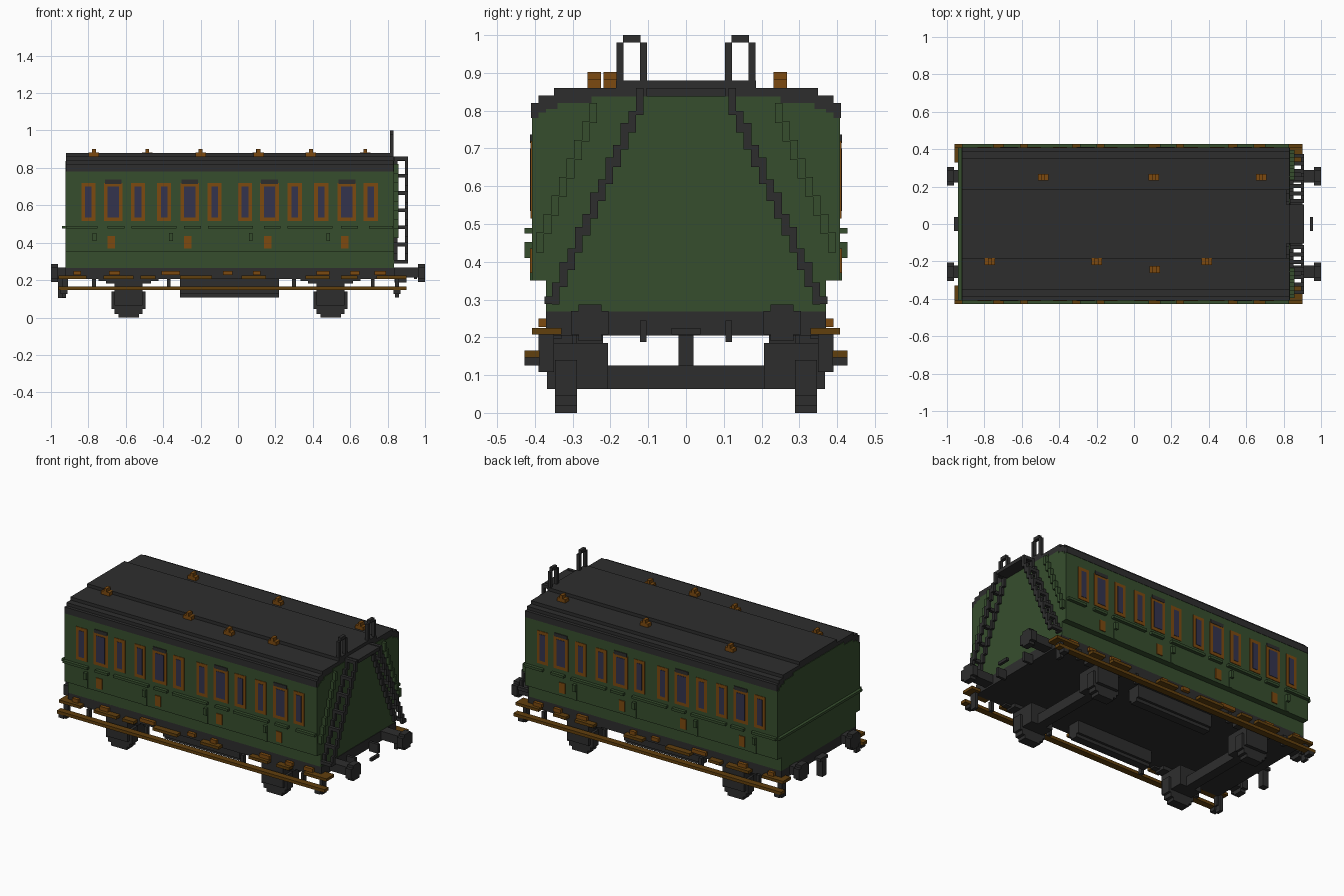
import bpy

cube = bpy.data.objects.get("Cube")
if cube:
    bpy.data.objects.remove(cube, do_unlink=True)


def material(name, rgb):
    m = bpy.data.materials.new(name)
    m.use_nodes = True
    m.diffuse_color = (*rgb, 1)
    m.node_tree.nodes["Principled BSDF"].inputs["Base Color"].default_value = (*rgb, 1)
    return m


GREEN = material("dark green", (0.037, 0.076, 0.027))
DARK = material("charcoal", (0.027, 0.027, 0.027))
ORANGE = material("orange wood", (0.2, 0.068, 0.005))
BROWN = material("footboard brown", (0.12, 0.05, 0.004))
GLASS = material("blue glass", (0.034, 0.034, 0.075))


def make(name, verts, faces, mat):
    mesh = bpy.data.meshes.new(name)
    mesh.from_pydata(verts, [], faces)
    mesh.materials.append(mat)
    ob = bpy.data.objects.new(name, mesh)
    bpy.context.collection.objects.link(ob)
    return ob


BOX_FACES = [(0, 1, 3, 2), (4, 6, 7, 5), (0, 4, 5, 1),
             (2, 3, 7, 6), (0, 2, 6, 4), (1, 5, 7, 3)]


def boxes(name, items, mat, sides=(1,)):
    """One object from boxes (x0, x1, y0, y1, z0, z1), repeated for each y side."""
    verts, faces = [], []
    for s in sides:
        for x0, x1, y0, y1, z0, z1 in items:
            ya, yb = sorted((s * y0, s * y1))
            n = len(verts)
            verts += [(x, y, z) for x in (x0, x1) for y in (ya, yb) for z in (z0, z1)]
            faces += [tuple(n + i for i in f) for f in BOX_FACES]
    return make(name, verts, faces, mat)


def extrude_x(name, half, x0, x1, mat):
    """Prism along x from a half outline (y, z), listed from bottom to top."""
    ring = half + [(-y, z) for y, z in reversed(half)]
    n = len(ring)
    verts = [(x, y, z) for x in (x0, x1) for y, z in ring]
    faces = [tuple(reversed(range(n))), tuple(range(n, 2 * n))]
    faces += [(i, (i + 1) % n, n + (i + 1) % n, n + i) for i in range(n)]
    return make(name, verts, faces, mat)


BOTH = (-1, 1)

# Body shell and stepped roof
extrude_x("body", [(.37, .265), (.37, .35), (.408, .35), (.408, .78), (.39, .78),
                   (.39, .795), (.37, .795), (.37, .805), (.34, .805), (.34, .82),
                   (.25, .82), (.25, .838)], -.922, .835, GREEN)
extrude_x("roof", [(.41, .78), (.41, .82), (.39, .82), (.39, .84), (.35, .84),
                   (.35, .86), (.185, .86), (.185, .88)], -.919, .832, DARK)

# Windows, doors and side trim
doors = [-.667, -.258, .168, .582]
windows = [(d, .05) for d in doors]
windows += [(x, .038) for x in (-.8, -.535, -.395, -.125, .037, .303, .445, .71)]
frames, panes = [], []
for x, w in windows:
    frames.append((x - w, x + w, .405, .411, .515, .72))
    panes.append((x - w + .02, x + w - .02, .406, .413, .535, .7))
boxes("window_frames", frames, ORANGE, BOTH)
boxes("window_panes", panes, GLASS, BOTH)
boxes("door_hoods", [(d - .045, d + .045, .405, .413, .715, .737) for d in doors], DARK, BOTH)
boxes("door_handles", [(d - .03, d + .01, .405, .413, .37, .435) for d in doors], ORANGE, BOTH)
trim = [(d - .03, d + .06, .405, .428, .475, .49) for d in doors]
trim += [(x - .12, x + .12, .405, .428, .475, .49) for x in (-.45, -.04, .385)]
trim += [(-.92, -.75, .405, .428, .475, .49), (.7, .83, .405, .428, .475, .49)]
trim += [(d - .11, d - .09, .405, .428, .41, .452) for d in doors]
trim += [(d - .11, d - .09, .405, .413, .35, .41) for d in doors]
boxes("side_trim", trim, GREEN, BOTH)
boxes("end_trim", [(-.94, -.92, -.408, .408, .475, .49)], GREEN)

# Roof lamps
lamps = []
for x, y in ((-.77, -.2), (-.2, -.2), (.39, -.2), (.11, -.243),
             (-.485, .25), (.105, .25), (.68, .25)):
    lamps.append((x - .028, x + .028, y - .018, y + .018, .855, .882))
    lamps.append((x - .01, x + .01, y - .018, y + .018, .88, .902))
boxes("roof_lamps", lamps, ORANGE)

# End ladders, handrails and roof hoops
ladder, rail = [], []
for i in range(12):
    y, z = .112 + i * .0202, .84 - i * .0455
    for x in (.835, .893):
        ladder.append((x, x + .017, y, y + .0205, z - .052, z + .005))
for k in range(7):
    z = .85 - k * .092
    y = .112 + round((.84 - z) / .0455) * .0202
    ladder.append((.835, .91, y, y + .0205, z - .01, z + .01))
for i in range(8):
    y, z = .235 + i * .0202, .82 - i * .049
    rail.append((.833, .857, y, y + .0205, z - .052, z))
boxes("end_ladders", ladder, DARK, BOTH)
boxes("end_handrails", rail, GREEN, BOTH)
boxes("ladder_landing", [(.83, .91, -.105, .105, .838, .86)], DARK)
boxes("roof_hoops", [(.812, .832, .103, .122, .85, .98), (.812, .832, .165, .184, .85, .98),
                     (.812, .832, .12, .167, .98, 1)], DARK, BOTH)

# Chassis, buffers and couplings
boxes("chassis", [(-.922, .838, -.37, .37, .205, .268)], DARK)
buffers = []
for s in (-1, 1):
    for a, b, y0, y1, z0, z1 in ((.83, .965, .222, .288, .215, .268),
                                 (.962, 1, .224, .285, .19, .287),
                                 (.962, 1, .205, .305, .207, .27)):
        xa, xb = sorted((s * a, s * b))
        buffers.append((xa, xb, y0, y1, z0, z1))
boxes("buffers", buffers, DARK, BOTH)
boxes("couplings", [(-.962, -.92, -.038, .038, .207, .225), (.94, .957, -.038, .038, .207, .225),
                    (-.962, -.92, -.02, .02, .105, .21)], DARK)
boxes("brake_hooks", [(.838, .9, .105, .122, .187, .245)], DARK, BOTH)

# Wheels, axle boxes and axles
wheels, axles = [], []
for c in (-.585, .495):
    for w, z0, z1 in ((.055, 0, .205), (.075, .02, .18), (.09, .045, .14)):
        wheels.append((c - w, c + w, .288, .347, z0, z1))
    wheels.append((c - .075, c + .075, .207, .368, .063, .185))
    wheels.append((c - .12, c + .12, .3, .368, .183, .207))
    wheels.append((c - .16, c + .16, .33, .365, .195, .207))
    axles.append((c - .03, c + .03, -.21, .21, .063, .125))
boxes("wheels", wheels, DARK, BOTH)
boxes("axles", axles, DARK)
boxes("underfloor_tanks", [(-.31, .22, .22, .3, .128, .207),
                           (-.31, .22, .235, .285, .108, .13)], DARK, BOTH)

# Long footboards with brackets, and the short upper steps
boxes("footboards", [(-.96, .9, .388, .428, .146, .165)], BROWN, BOTH)
brackets = []
for x in (-.92, -.77, -.37, .3, .72, .85):
    brackets.append((x - .01, x + .01, .365, .39, .146, .207))
for x in (-.93, .85):
    brackets.append((x - .018, x + .018, .388, .428, .125, .147))
    brackets.append((x - .01, x + .01, .35, .39, .108, .207))
boxes("footboard_brackets", brackets, DARK, BOTH)
steps = [(-.96, -.81), (-.72, -.56), (-.52, -.44), (-.31, -.14),
         (.02, .15), (.36, .49), (.55, .64), (.74, .9)]
boxes("upper_steps", [(a, b, .33, .408, .207, .225) for a, b in steps], BROWN, BOTH)
plates = [(-.88, -.84), (-.69, -.63), (-.41, -.31), (-.08, -.03),
          (.08, .12), (.42, .49), (.6, .65), (.73, .79)]
boxes("step_treads", [(a, b, .365, .39, .227, .25) for a, b in plates], ORANGE, BOTH)
